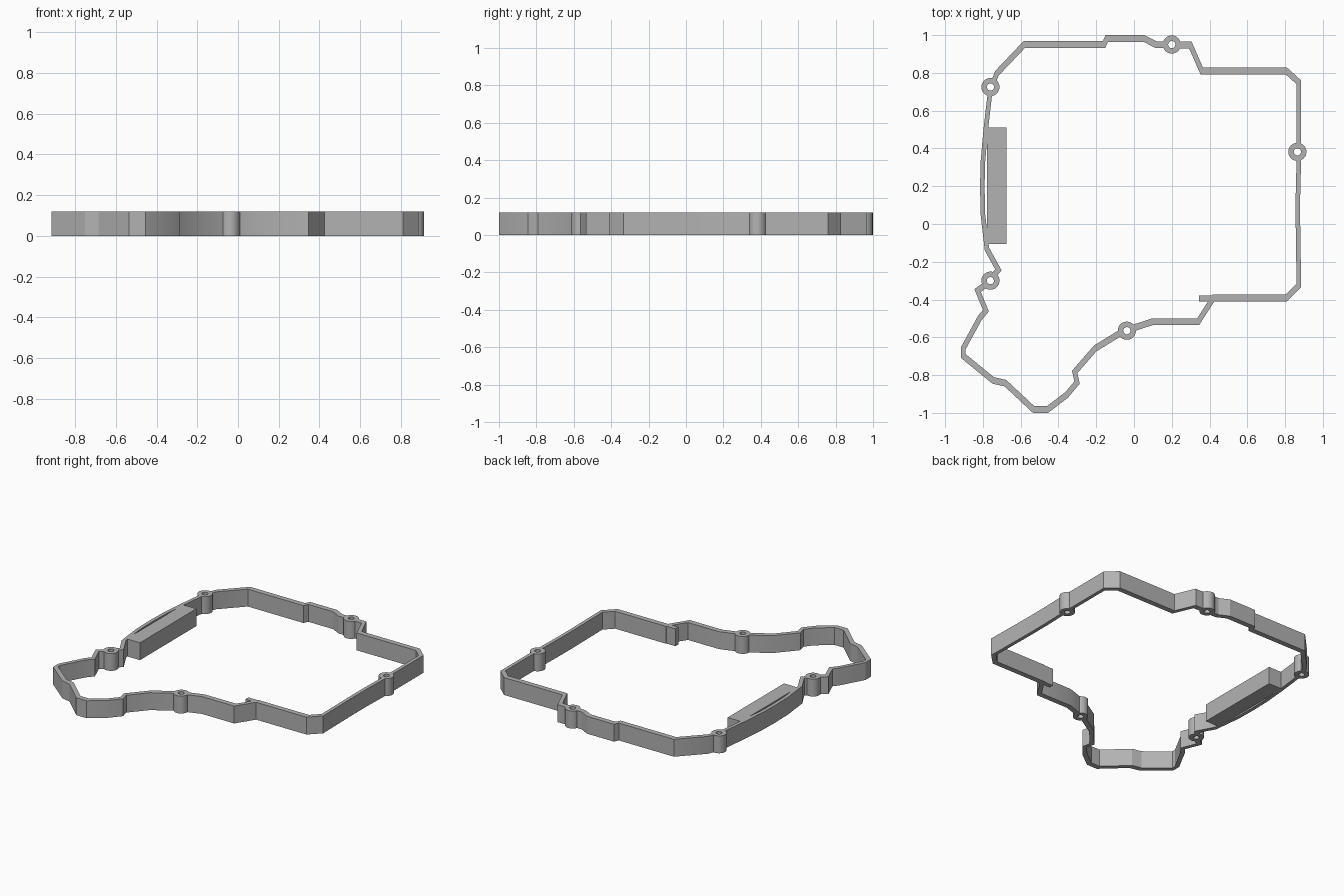
import bpy, bmesh, math
from mathutils import Vector

HEIGHT = 0.12
WALL = Vector((0.024, 0.036))     # wall thickness across x and across y
BOSS_R, HOLE_R = 0.048, 0.019

cube = bpy.data.objects.get("Cube")
if cube:
    bpy.data.objects.remove(cube, do_unlink=True)

grey = bpy.data.materials.new("plain grey")
grey.use_nodes = True
colour = (0.45, 0.45, 0.45, 1)
grey.diffuse_color = colour
grey.node_tree.nodes["Principled BSDF"].inputs["Base Color"].default_value = colour


def finish(name, bm):
    """Turn a bmesh into a named grey object with sharp edges kept."""
    bmesh.ops.recalc_face_normals(bm, faces=bm.faces)
    mesh = bpy.data.meshes.new(name)
    bm.to_mesh(mesh)
    bm.free()
    mesh.materials.append(grey)
    obj = bpy.data.objects.new(name, mesh)
    bpy.context.collection.objects.link(obj)
    bpy.ops.object.select_all(action='DESELECT')
    obj.select_set(True)
    bpy.context.view_layer.objects.active = obj
    bpy.ops.object.shade_smooth_by_angle(angle=math.radians(25))
    return obj


def strip(name, outer, inner, closed=False):
    """Upright band between an outer and an inner outline."""
    bm = bmesh.new()
    rings = []
    for o, i in zip(outer, inner):
        rings.append([bm.verts.new((p[0], p[1], z))
                      for p, z in ((o, 0), (o, HEIGHT), (i, HEIGHT), (i, 0))])
    pairs = list(zip(rings, rings[1:]))
    if closed:
        pairs.append((rings[-1], rings[0]))
    else:
        bm.faces.new(rings[0])
        bm.faces.new(rings[-1])
    for a, b in pairs:
        for k in range(4):
            n = (k + 1) % 4
            bm.faces.new((a[k], a[n], b[n], b[k]))
    return finish(name, bm)


def inset(path):
    """Mitred offset to the right of the path, thicker across y than x."""
    pts = [Vector((x / WALL.x, y / WALL.y)) for x, y in path]
    normals = []
    for a, b in zip(pts, pts[1:]):
        d = (b - a).normalized()
        normals.append(Vector((d.y, -d.x)))
    result = []
    for k, p in enumerate(pts):
        n1 = normals[max(k - 1, 0)]
        n2 = normals[min(k, len(normals) - 1)]
        q = p + (n1 + n2) / (1 + n1.dot(n2))
        result.append((q.x * WALL.x, q.y * WALL.y))
    return result


def circle(centre, radius, count=32):
    return [(centre[0] + radius * math.cos(math.tau * k / count),
             centre[1] + radius * math.sin(math.tau * k / count))
            for k in range(count)]


def box(name, x0, x1, y0, y1):
    strip(name, [(x0, y0), (x1, y0)], [(x0, y1), (x1, y1)])


# Screw bosses with through holes
bosses = {
    "back_boss": (0.2, 0.95),
    "left_boss": (0.865, 0.382),
    "front_boss": (-0.038, -0.565),
    "right_front_boss": (-0.76, -0.3),
    "right_back_boss": (-0.76, 0.725),
}
for name, centre in bosses.items():
    strip(name, circle(centre, BOSS_R), circle(centre, HOLE_R), closed=True)

# Wall runs between the bosses, clockwise along the outside
walls = {
    "back_left_wall": [(0.23, 0.965), (0.305, 0.965), (0.365, 0.828),
                       (0.81, 0.828), (0.885, 0.76), (0.885, 0.415)],
    "front_left_wall": [(0.885, 0.35), (0.88, 0.15), (0.88, 0),
                        (0.885, -0.335), (0.81, -0.41), (0.425, -0.41),
                        (0.345, -0.535), (0.1, -0.535), (0, -0.568)],
    "front_right_wall": [(-0.07, -0.595), (-0.2, -0.675), (-0.3, -0.79),
                         (-0.287, -0.845), (-0.35, -0.92), (-0.455, -1),
                         (-0.535, -1), (-0.685, -0.86), (-0.75, -0.845),
                         (-0.915, -0.71), (-0.915, -0.65), (-0.825, -0.485),
                         (-0.8, -0.455), (-0.845, -0.345), (-0.79, -0.305)],
    "right_wall": [(-0.758, -0.268), (-0.735, -0.24), (-0.79, -0.14),
                   (-0.812, 0.05), (-0.815, 0.2), (-0.812, 0.33),
                   (-0.797, 0.5), (-0.775, 0.69)],
    "back_right_wall": [(-0.757, 0.755), (-0.735, 0.81), (-0.585, 0.968),
                        (-0.165, 0.968), (-0.15, 1), (0.055, 1),
                        (0.12, 0.967), (0.17, 0.967)],
}
for name, path in walls.items():
    strip(name, path, inset(path))

# Solid block along the right wall and the short lip on the front left wall
box("side_block", -0.778, -0.675, -0.105, 0.51)
box("front_lip", 0.345, 0.43, -0.41, -0.378)
